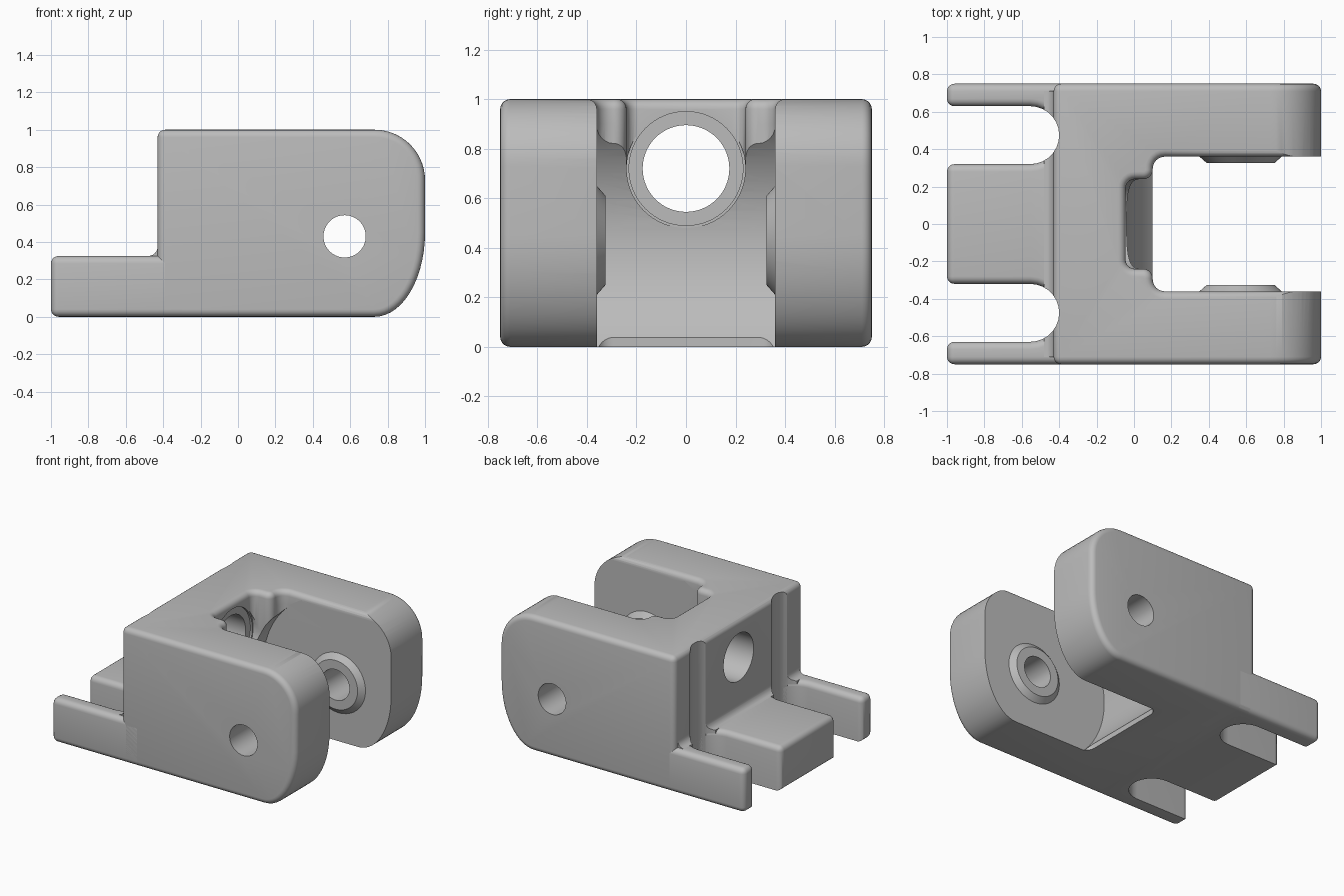
import bpy, bmesh
from math import sin, cos, pi, radians
from mathutils import Vector

if "Cube" in bpy.data.objects:
    bpy.data.objects.remove(bpy.data.objects["Cube"], do_unlink=True)

grey = bpy.data.materials.new("light_grey")
grey.use_nodes = True
GREY = (0.5, 0.5, 0.5, 1)
grey.diffuse_color = GREY
grey.node_tree.nodes["Principled BSDF"].inputs["Base Color"].default_value = GREY

HALF = 0.75           # half width of the whole bracket
GAP = 0.36            # half width between the arms
PIN = (0.57, 0.43)    # pin axis, x and z
BORE_Z = 0.72         # centre height of the bore through the wall
SLOT_X, SLOT_Y, SLOT_R = -0.555, 0.475, 0.155
EDGE = 0.04           # rounding of the outer edges


def loft(name, rings, round_rule=None):
    """Closed skin through equal rings, with optional rounded edges."""
    bm = bmesh.new()
    loops = [[bm.verts.new(p) for p in ring] for ring in rings]
    n = len(loops[0])
    for a, b in zip(loops, loops[1:]):
        for i in range(n):
            j = (i + 1) % n
            bm.faces.new((a[i], a[j], b[j], b[i]))
    bm.faces.new(loops[0])
    bm.faces.new(loops[-1])
    bmesh.ops.recalc_face_normals(bm, faces=bm.faces)
    if round_rule:
        edges = [e for e in bm.edges
                 if e.calc_face_angle(0) > radians(30) and round_rule(e)]
        bmesh.ops.bevel(bm, geom=edges, offset=EDGE, offset_type='OFFSET',
                        segments=5, profile=0.5, affect='EDGES', clamp_overlap=True)
    mesh = bpy.data.meshes.new(name)
    bm.to_mesh(mesh)
    bm.free()
    mesh.materials.append(grey)
    obj = bpy.data.objects.new(name, mesh)
    bpy.context.collection.objects.link(obj)
    return obj


def arc(cx, cy, rx, ry, start, end, steps=14):
    angles = [radians(start + (end - start) * i / steps) for i in range(steps + 1)]
    return [(cx + rx * cos(a), cy + ry * sin(a)) for a in angles]


def place(axis, pos, u, v):
    return {'x': (pos, u, v), 'y': (u, pos, v), 'z': (u, v, pos)}[axis]


def prism(name, axis, outline, lo, hi, round_rule=None):
    return loft(name, [[place(axis, p, u, v) for u, v in outline] for p in (lo, hi)],
                round_rule)


def rod(name, axis, centre, sections, sides=64):
    """Round bar through (position, radius) sections."""
    return loft(name, [[place(axis, p, *q) for q in arc(*centre, r, r, 0, 360, sides)[:-1]]
                       for p, r in sections])


def cut(targets, cutter):
    cutter.hide_render = True
    for obj in targets:
        mod = obj.modifiers.new("cut", 'BOOLEAN')
        mod.operation, mod.solver, mod.object = 'DIFFERENCE', 'EXACT', cutter
        bpy.context.view_layer.objects.active = obj
        bpy.ops.object.modifier_apply(modifier=mod.name)
    bpy.data.objects.remove(cutter, do_unlink=True)


def filleted(corners, steps=6):
    """Right-angled outline with each (x, y, radius) corner rounded."""
    out = []
    for i, (x, y, r) in enumerate(corners):
        p = Vector((x, y))
        if r == 0:
            out.append((x, y))
            continue
        u = (Vector(corners[i - 1][:2]) - p).normalized()
        v = (Vector(corners[(i + 1) % len(corners)][:2]) - p).normalized()
        c = p + r * (u + v)
        for k in range(steps + 1):
            t = pi / 2 * k / steps
            out.append(tuple(c - r * (v * cos(t) + u * sin(t))))
    return out


def mirrored(half):
    return half + [(x, -y, r) for x, y, r in reversed(half)]


# Main block with its two arms, as one side profile
profile = [(-0.43, 0), (-0.43, 1)]
profile += arc(0.73, 0.73, 0.27, 0.27, 90, 0)
profile += arc(0.73, 0.45, 0.27, 0.45, 0, -90)
block = prism("clevis_block", 'y', profile, -HALF, HALF, lambda e: True)

# Slotted foot plate: two thin tabs and a wide tongue
plate = [(-0.3, -HALF), (-1, -HALF)]
for cy in (-SLOT_Y, SLOT_Y):
    plate.append((-1, cy - SLOT_R))
    plate += arc(SLOT_X, cy, SLOT_R, SLOT_R, -90, 90)
    plate.append((-1, cy + SLOT_R))
plate += [(-1, HALF), (-0.3, HALF)]


def plate_edges(e):
    a, b = (v.co for v in e.verts)
    if min(a.x, b.x) > -0.31:
        return False
    on_bottom = max(a.z, b.z) < 0.001
    on_rim = max(a.x, b.x) < -0.999 or min(abs(a.y), abs(b.y)) > HALF - 0.001
    return on_rim or not on_bottom


foot = prism("foot_plate", 'z', plate, 0, 0.325, plate_edges)

# Concave fillet where the foot meets the wall
fillet = [(-0.41, 0.30), (-0.48, 0.30)]
fillet += arc(-0.48, 0.375, 0.05, 0.05, -90, 0, 6) + [(-0.41, 0.375)]
corner = prism("foot_fillet", 'y', fillet, -HALF + EDGE, HALF - EDGE)

# Slot ends continue up the wall as shallow grooves
for cy in (-SLOT_Y, SLOT_Y):
    cut([block, corner], rod("groove_cutter", 'z', (SLOT_X, cy),
                             [(-0.1, SLOT_R), (1.2, SLOT_R)], 28))

# Gap between the arms
gap = filleted(mirrored([(1.3, GAP, 0), (0.1, GAP, 0.065)]))
cut([block], prism("gap_cutter", 'z', gap, -0.1, 0.9))


# Upper notch and gap, flaring into a rounded top edge
def notch_outline(d):
    return filleted(mirrored([(1.3 + d, GAP + d, 0), (0.1 - d, GAP + d, 0.065 + d),
                              (0.1 - d, 0.24 + d, 0.05 - d),
                              (-0.045 - d, 0.24 + d, 0.05 + d)]))


levels = [(0, BORE_Z)]
for k in range(6):
    a = pi / 2 * k / 5
    levels.append((EDGE * (1 - cos(a)), 1 - EDGE + EDGE * sin(a)))
levels.append((EDGE, 1.2))
cut([block], loft("notch_cutter", [[(x, y, z) for x, y in notch_outline(d)]
                                   for d, z in levels]))
cut([block], rod("notch_floor_cutter", 'x', (0, BORE_Z), [(-0.045, 0.24), (0.4, 0.24)]))

# Round clearance about the pin axis
cut([block], rod("clearance_cutter", 'y', PIN, [(-GAP, 0.612), (GAP, 0.612)], 96))

# Stepped bore through the wall
cut([block], rod("seat_cutter", 'x', (0, BORE_Z), [(-0.06, 0.23), (0.4, 0.23)]))
cut([block], rod("bore_cutter", 'x', (0, BORE_Z), [(-0.7, 0.175), (0.4, 0.175)]))

# Tapered bosses inside the arms, then the pin hole through everything
bosses = []
for side, s in (("left", 1), ("right", -1)):
    bosses.append(rod(side + "_pin_boss", 'y', PIN,
                      [(s * 0.4, 0.22), (s * GAP, 0.22), (s * 0.325, 0.18)]))
cut([block] + bosses, rod("pin_cutter", 'y', PIN, [(-1, 0.113), (1, 0.113)]))

# Smooth shading with sharp edges kept
bpy.ops.object.select_all(action='DESELECT')
for obj in [block, foot, corner] + bosses:
    obj.select_set(True)
    bpy.context.view_layer.objects.active = obj
bpy.ops.object.shade_smooth_by_angle(angle=radians(30))
